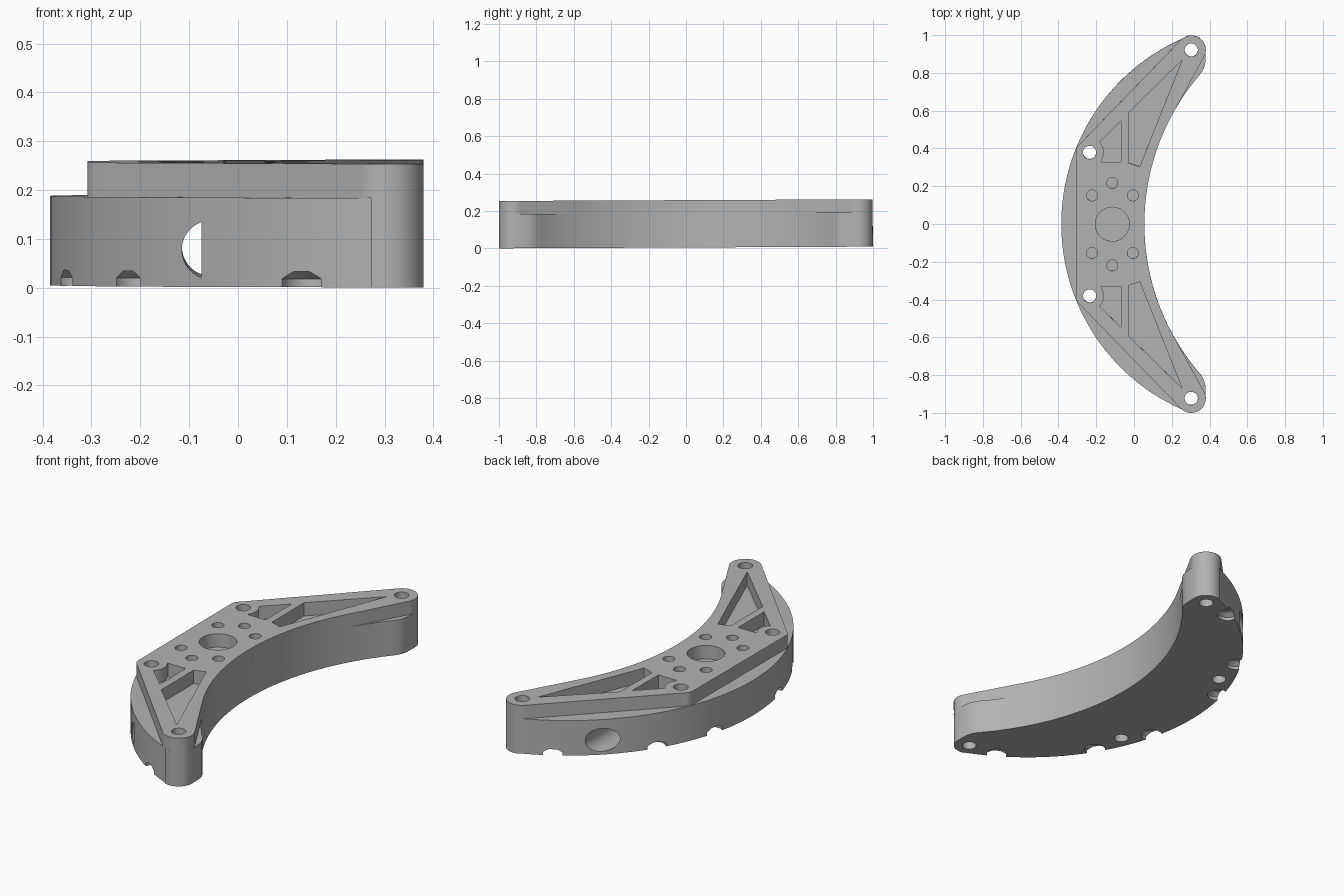
import bpy, bmesh
from math import sin, cos, pi, radians, sqrt, atan2
from mathutils import Matrix

if "Cube" in bpy.data.objects:
    bpy.data.objects.remove(bpy.data.objects["Cube"], do_unlink=True)

grey = bpy.data.materials.new("plain grey")
grey.use_nodes = True
grey.diffuse_color = (0.45, 0.45, 0.45, 1)
grey.node_tree.nodes["Principled BSDF"].inputs["Base Color"].default_value = (0.45, 0.45, 0.45, 1)

BASE_TOP, PLATE_TOP = 0.183, 0.253
OUT_R, IN_R = 1.072, 1.213
OUT_X, IN_X = OUT_R - 0.385, IN_R + 0.055
TIP_X, TIP_Y, TIP_R = 0.303, 0.922, 0.077


def arc(cx, cy, r, a0, a1, n):
    """Points along an arc, angles in degrees."""
    angles = [radians(a0 + (a1 - a0) * i / n) for i in range(n + 1)]
    return [(cx + r * cos(a), cy + r * sin(a)) for a in angles]


def mirrored(half):
    """Close a half outline (inner side to outer side, y >= 0) across y = 0."""
    other = [(x, -y) for x, y in reversed(half) if y > 1e-5]
    return half + other


def prism(name, pts, z0, z1):
    bm = bmesh.new()
    face = bm.faces.new([bm.verts.new((x, y, z0)) for x, y in pts])
    up = bmesh.ops.extrude_face_region(bm, geom=[face])["geom"]
    bmesh.ops.translate(bm, vec=(0, 0, z1 - z0),
                        verts=[v for v in up if isinstance(v, bmesh.types.BMVert)])
    bmesh.ops.recalc_face_normals(bm, faces=bm.faces)
    return finish(name, bm)


def finish(name, bm):
    me = bpy.data.meshes.new(name)
    bm.to_mesh(me)
    bm.free()
    me.materials.append(grey)
    ob = bpy.data.objects.new(name, me)
    bpy.context.collection.objects.link(ob)
    return ob


def disc(x, y, r, z0, z1, n=32):
    return prism("hole_cutter", arc(x, y, r, 0, 360 - 360 / n, n - 1), z0, z1)


def drill(x, y, r):
    """Blind hole with a tapered end, cut from below."""
    bm = bmesh.new()
    rings = []
    for z, rad in ((-0.05, r), (0.017, r), (0.032, r * 0.55)):
        rings.append([bm.verts.new((px, py, z)) for px, py in arc(x, y, rad, 0, 345, 23)])
    for low, high in zip(rings, rings[1:]):
        for i in range(24):
            j = (i + 1) % 24
            bm.faces.new((low[i], low[j], high[j], high[i]))
    bm.faces.new(rings[0])
    bm.faces.new(rings[-1])
    bmesh.ops.recalc_face_normals(bm, faces=bm.faces)
    return finish("drill_cutter", bm)


def along_y(pts, y0, y1):
    """Prism whose profile lies in x, z and which runs along y."""
    ob = prism("bore_cutter", [(x, -z) for x, z in pts], y0, y1)
    ob.data.transform(Matrix.Rotation(radians(-90), 4, "X"))
    return ob


def cut(ob, cutters):
    bpy.context.view_layer.objects.active = ob
    for c in cutters:
        mod = ob.modifiers.new("cut", "BOOLEAN")
        mod.operation, mod.solver, mod.object = "DIFFERENCE", "EXACT", c
        bpy.ops.object.modifier_apply(modifier=mod.name)
        bpy.data.objects.remove(c, do_unlink=True)


# Crescent base
in_end = 180 - math_deg if (math_deg := atan2(0.78, sqrt(IN_R**2 - 0.78**2)) * 180 / pi) else 180
out_end = 180 - atan2(TIP_Y, OUT_X - TIP_X) * 180 / pi
half = arc(IN_X, 0, IN_R, 180, in_end, 28)
half += [(0.358, 0.803), (0.371, 0.828), (0.378, 0.855)]
half += arc(TIP_X, TIP_Y, TIP_R, 0, out_end, 16)
half += arc(OUT_X, 0, OUT_R, out_end - 1, 180, 44)
base = prism("crescent_base", mirrored(half), 0, BASE_TOP)

# Raised plate: straight inner flank tangent to both the tip and the inner arc
dx, dy = TIP_X - IN_X, TIP_Y
reach = sqrt(dx * dx + dy * dy)
c = (IN_R + TIP_R) / reach
tangent = (atan2(dy, dx) + atan2(sqrt(1 - c * c), c)) * 180 / pi
half = arc(IN_X, 0, IN_R, 180, tangent, 22)
half += arc(TIP_X, TIP_Y, TIP_R, tangent - 180, 134, 18)
half += arc(-0.268, 0.387, 0.04, 134, 180, 5) + [(-0.308, 0)]
plate = prism("raised_plate", mirrored(half), BASE_TOP, PLATE_TOP)

# Holes and pockets in the plate, through holes in both parts
plate_cuts = [disc(-0.115, 0, 0.09, 0.1, 0.4, 48)]
base_cuts = []
pocket = [(0.254, 0.868), (-0.03, 0.59), (-0.03, 0.325), (0.03, 0.305)]
small = [(-0.07, 0.545), (-0.185, 0.432)] + arc(-0.235, 0.38, 0.075, 45, -30, 8) \
    + [(-0.175, 0.33), (-0.07, 0.33)]
for s in (1, -1):
    for x, y in ((-0.115, 0.218), (-0.222, 0.152), (-0.006, 0.152)):
        plate_cuts.append(disc(x, s * y, 0.029, 0.1, 0.4, 24))
    for shape in (pocket, small):
        plate_cuts.append(prism("pocket_cutter", [(x, s * y) for x, y in shape], 0.1, 0.4))
    for x, y in ((TIP_X, TIP_Y), (-0.235, 0.38)):
        plate_cuts.append(disc(x, s * y, 0.035, -0.1, 0.4))
        base_cuts.append(disc(x, s * y, 0.035, -0.1, 0.4))
    # Drilled notches along the lower outer rim
    for y in (0.916, 0.563, 0.264):
        a = atan2(y, -sqrt(OUT_R**2 - y * y))
        r = OUT_R - 0.022
        base_cuts.append(drill(OUT_X + r * cos(a), s * r * sin(a), 0.052))

# Long cross bore, opening only as a segment on the front side
bore = arc(-0.055, 0.076, 0.06, 0, 352.5, 47)
segment = arc(-0.055, 0.076, 0.06, 109.5, 250.5, 20)
base_cuts += [along_y(bore, -0.66, 1.2), along_y(segment, -1.2, -0.6)]

cut(plate, plate_cuts)
cut(base, base_cuts)

# Slight lean of the whole bracket, then smooth curved walls
lean = Matrix.Translation((0, 0, 0.005)) @ Matrix.Rotation(0.0045, 4, "X")
for ob in (base, plate):
    ob.data.transform(lean)
    bpy.ops.object.select_all(action="DESELECT")
    ob.select_set(True)
    bpy.context.view_layer.objects.active = ob
    bpy.ops.object.shade_smooth_by_angle(angle=radians(28))
